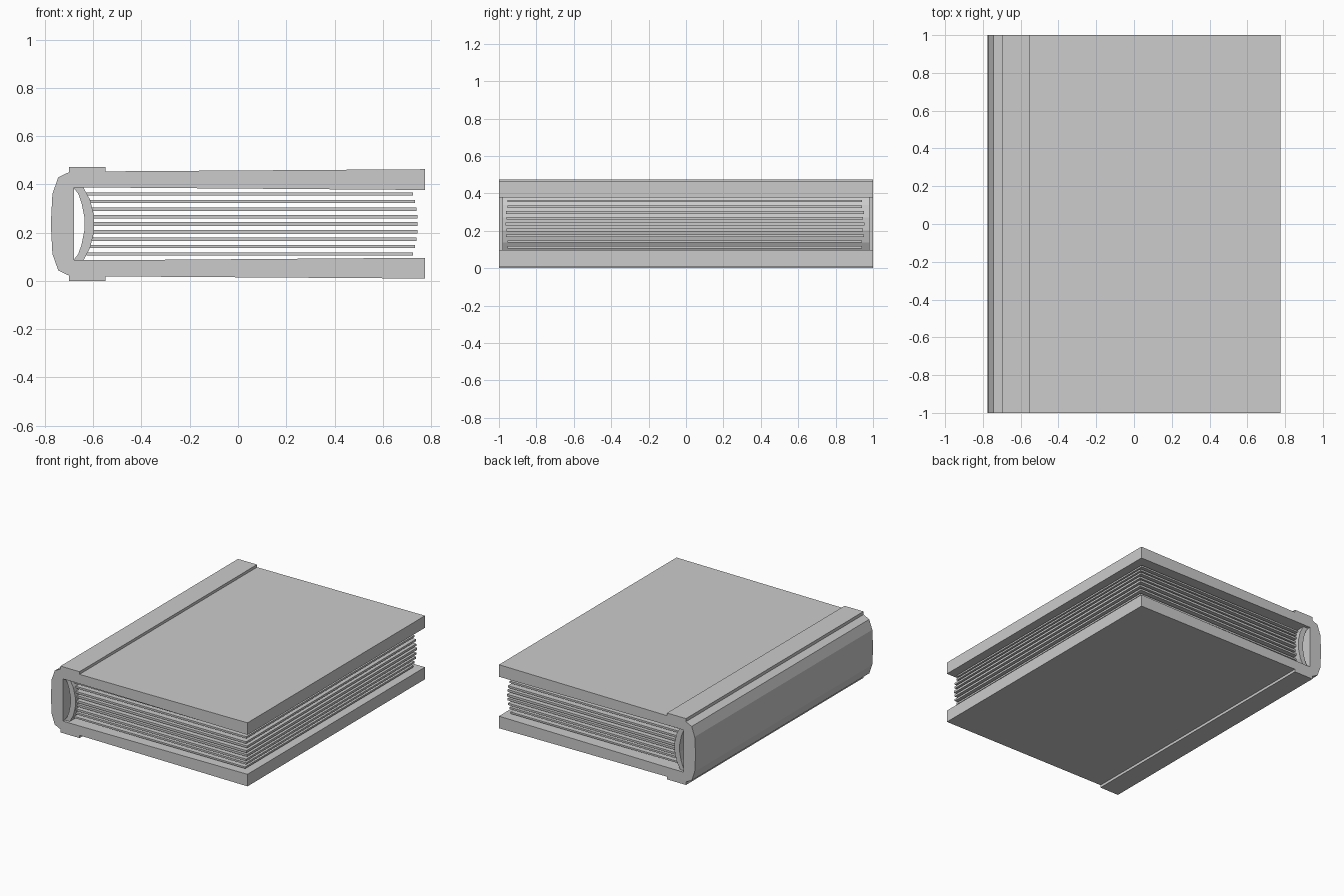
import bpy, bmesh

if "Cube" in bpy.data.objects:
    bpy.data.objects.remove(bpy.data.objects["Cube"])

MID = 0.2365  # height of the book's symmetry plane


def extrude_profile(name, pts, y0, y1):
    """Closed XZ outline extruded along y."""
    bm = bmesh.new()
    face = bm.faces.new([bm.verts.new((x, y0, z)) for x, z in pts])
    res = bmesh.ops.extrude_face_region(bm, geom=[face])
    verts = [g for g in res["geom"] if isinstance(g, bmesh.types.BMVert)]
    bmesh.ops.translate(bm, verts=verts, vec=(0, y1 - y0, 0))
    bmesh.ops.recalc_face_normals(bm, faces=bm.faces)
    mesh = bpy.data.meshes.new(name)
    bm.to_mesh(mesh)
    bm.free()
    obj = bpy.data.objects.new(name, mesh)
    bpy.context.collection.objects.link(obj)
    return obj


def mirrored(half):
    """Lower half outline plus its reflection about the mid height."""
    return half + [(x, 2 * MID - z) for x, z in reversed(half)]


# Cover: rounded spine, raised hinge strips and slightly converging boards
cover = mirrored([
    (-0.68, MID - 0.10), (-0.68, 0.086), (-0.55, 0.086), (0.775, 0.096),
    (0.775, 0.01), (-0.55, 0.019), (-0.55, 0.0), (-0.70, 0.0),
    (-0.70, 0.022), (-0.745, 0.044), (-0.769, 0.112), (-0.775, MID - 0.01)])
extrude_profile("cover", cover, -1.0, 1.0)

# Curved binding strip behind the pages
binding = mirrored([
    (-0.636, MID - 0.025), (-0.648, MID - 0.085), (-0.662, MID - 0.125),
    (-0.682, MID - 0.15), (-0.640, MID - 0.15), (-0.613, MID - 0.10),
    (-0.597, MID - 0.035)])
extrude_profile("page_binding", binding, -0.98, 0.98)

# Page bundles: thin slabs, the middle ones reaching furthest out
COUNT = 9
for i in range(COUNT):
    t = 2 * i / (COUNT - 1) - 1
    z = MID - 0.001 + t * 0.124
    h = 0.006 + 0.002 * (1 - abs(t))
    x1 = 0.744 - 0.019 * t * t
    x0 = -0.605 - 0.022 * t * t
    y = 0.966 - 0.012 * t * t - 0.006 * (i % 2)
    extrude_profile(f"page_bundle_{i + 1}",
                    [(x0, z - h), (x1, z - h), (x1, z + h), (x0, z + h)], -y, y - 0.012)
